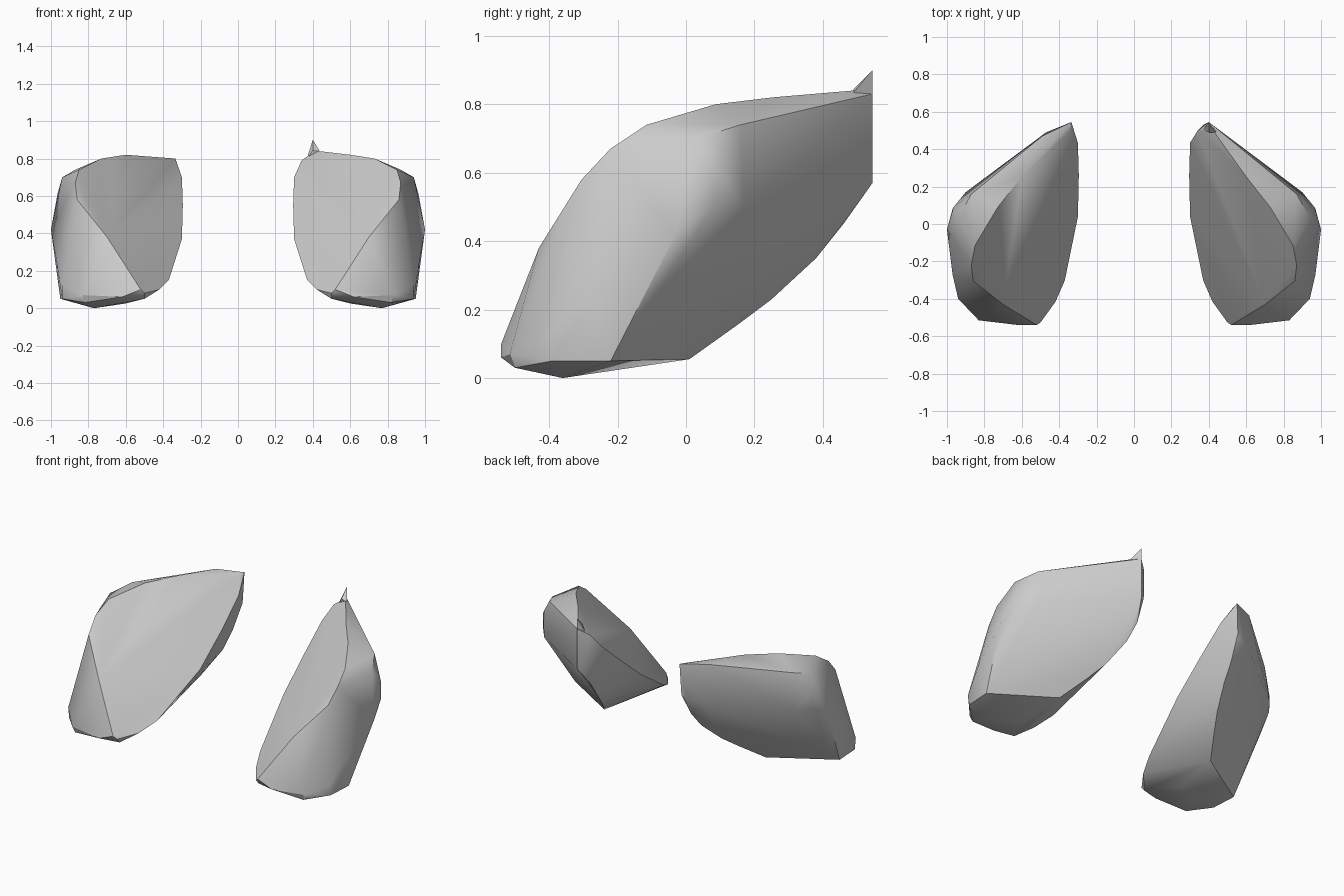
import bpy, bmesh


def face_point(x, z):
    """Point on the flat inner-front plane of the block."""
    return (x, 0.5 + (-0.38 * (x - 0.35) + 0.42 * (z - 0.8)) / 0.35, z)


def hull_object(name, clouds, side):
    """One mesh made of the convex hull of every point cloud, mirrored by side."""
    bm = bmesh.new()
    for cloud in clouds:
        verts = [bm.verts.new((side * x, y, z)) for x, y, z in cloud]
        res = bmesh.ops.convex_hull(bm, input=verts)
        loose = [g for g in res["geom_interior"] + res["geom_unused"]
                 if isinstance(g, bmesh.types.BMVert)]
        bmesh.ops.delete(bm, geom=list(set(loose)), context='VERTS')
    bmesh.ops.recalc_face_normals(bm, faces=bm.faces)
    me = bpy.data.meshes.new(name)
    bm.to_mesh(me)
    bm.free()
    ob = bpy.data.objects.new(name, me)
    bpy.context.collection.objects.link(ob)
    bpy.ops.object.select_all(action='DESELECT')
    ob.select_set(True)
    bpy.context.view_layer.objects.active = ob
    bpy.ops.object.shade_smooth_by_angle(angle=0.6)
    return ob


# Outline of the flat inner-front face (x, z)
flat = [face_point(x, z) for x, z in [
    (0.50, 0.08), (0.42, 0.10), (0.37, 0.15), (0.34, 0.25), (0.30, 0.37),
    (0.295, 0.55), (0.30, 0.70), (0.34, 0.79), (0.60, 0.82), (0.73, 0.80),
    (0.85, 0.74), (0.87, 0.67)]]

# Front facet and rounded foot
front = [(0.86, -0.305, 0.58), (0.70, -0.43, 0.38), (0.52, -0.54, 0.10),
         (0.62, -0.54, 0.06), (0.83, -0.515, 0.07), (0.82, -0.50, 0.03),
         (0.94, -0.40, 0.12), (0.94, -0.39, 0.05), (0.77, -0.36, 0.0),
         (0.60, -0.30, 0.025), (0.50, -0.50, 0.05)]

# Outer wall and the crease that runs round to the back
outer = [(0.97, -0.27, 0.25), (0.95, -0.22, 0.05), (1.0, -0.03, 0.42),
         (0.97, 0.08, 0.50), (0.965, 0.09, 0.61), (0.94, 0.03, 0.70),
         (0.90, 0.17, 0.50), (0.87, 0.16, 0.74)]

# Back wall and flat underside that meets the inner wall in a low ridge
back = [(0.47, 0.49, 0.56), (0.49, 0.47, 0.81), (0.37, 0.53, 0.58),
        (0.36, 0.46, 0.45), (0.375, 0.38, 0.35), (0.43, 0.25, 0.23),
        (0.49, 0.15, 0.155), (0.58, 0.01, 0.055)]

block = flat + front + outer + back

# Right block carries a raised back tip, left block a plain corner
right_corner = [(0.37, 0.52, 0.81), (0.40, 0.545, 0.57), (0.40, 0.545, 0.83),
                (0.43, 0.49, 0.84)]
tip = [(0.365, 0.50, 0.79), (0.44, 0.49, 0.835), (0.40, 0.545, 0.90),
       (0.40, 0.545, 0.70), (0.40, 0.49, 0.845)]
left_corner = [(0.335, 0.545, 0.80), (0.345, 0.54, 0.60)]

hull_object("right_block", [block + right_corner, tip], 1)
hull_object("left_block", [block + left_corner], -1)
